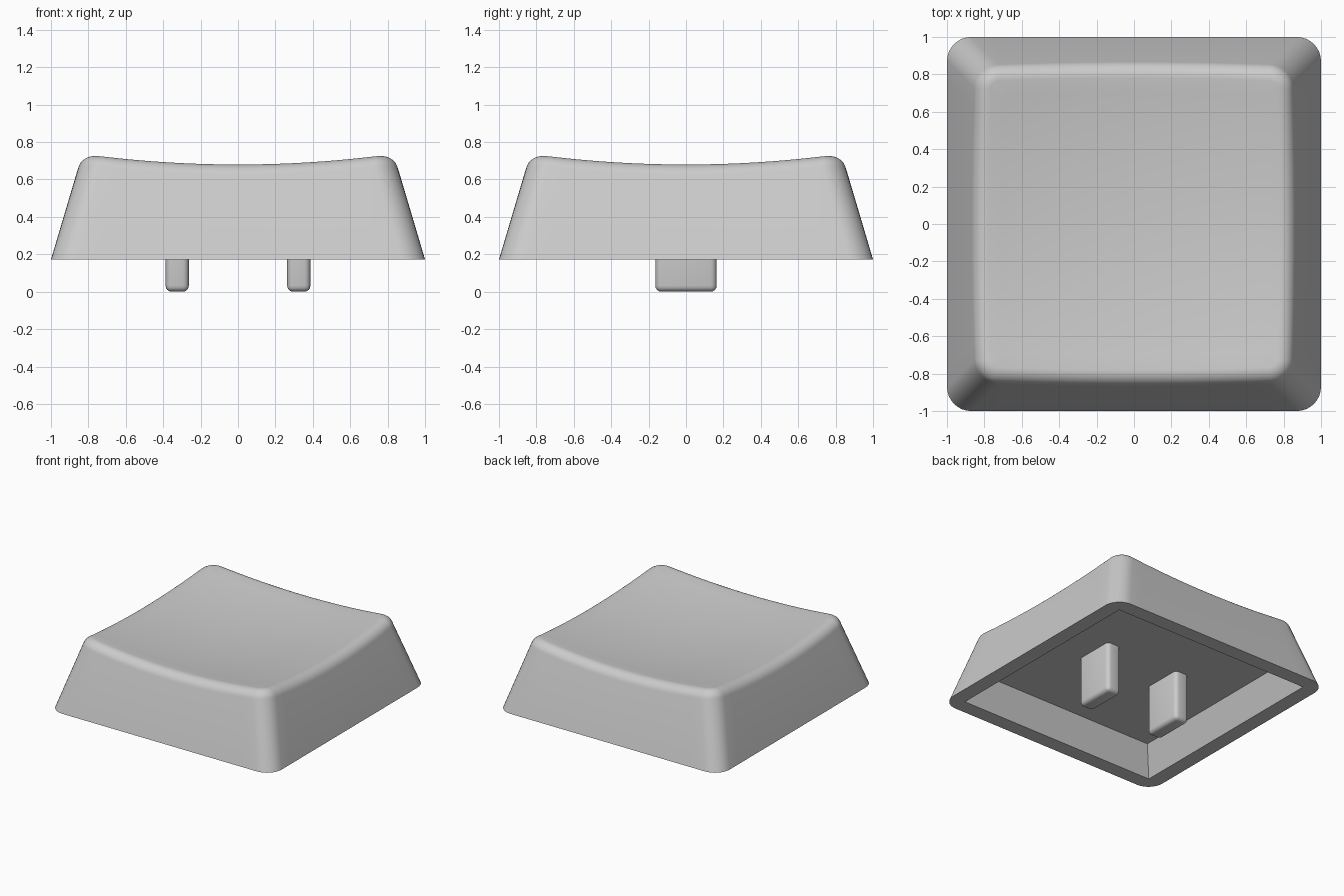
import bpy, bmesh, math

if "Cube" in bpy.data.objects:
    bpy.data.objects.remove(bpy.data.objects["Cube"])

grey = bpy.data.materials.new("light_grey")
grey.diffuse_color = (0.6, 0.6, 0.6, 1)
grey.use_nodes = True
grey.node_tree.nodes["Principled BSDF"].inputs["Base Color"].default_value = grey.diffuse_color

BASE_Z, TOP_Z, CEILING_Z = 0.172, 0.726, 0.40
TAPER, FILLET = 0.303, 0.08


def rounded_square(half, radius, side=16, corner=8):
    """Points and outward directions around a rounded square."""
    pts = []
    c = half - radius
    for q in range(4):
        a0 = q * math.pi / 2
        cs, sn = round(math.cos(a0)), round(math.sin(a0))
        local = [(half, -c + 2 * c * i / side, 0) for i in range(side)]
        for i in range(corner):
            t = math.pi / 2 * i / corner
            local.append((c + radius * math.cos(t), c + radius * math.sin(t), t))
        for x, y, t in local:
            pts.append((x * cs - y * sn, x * sn + y * cs,
                        math.cos(a0 + t), math.sin(a0 + t)))
    return pts


def dish(x, y):
    return 0.627 + 0.085 * (x * x + y * y)


def flat_ring(half, radius, z):
    return [(x, y, z) for x, y, _, _ in rounded_square(half, radius)]


def finish(name, bm):
    bmesh.ops.recalc_face_normals(bm, faces=bm.faces)
    mesh = bpy.data.meshes.new(name)
    bm.to_mesh(mesh)
    bm.free()
    mesh.materials.append(grey)
    mesh.shade_smooth()
    mesh.set_sharp_from_angle(angle=math.radians(35))
    obj = bpy.data.objects.new(name, mesh)
    bpy.context.collection.objects.link(obj)


# Rim of the dish, bowed outward where it is lower so the walls stay planar
rim = []
for x, y, nx, ny in rounded_square(0.775, 0.05):
    s = 1 + TAPER * (TOP_Z - dish(x, y)) / 0.775
    rim.append((x * s, y * s, nx, ny))

# Cap shell: cavity, underside, tapered walls, rounded shoulder, dished top
rings = [flat_ring(0.795, 0, CEILING_Z), flat_ring(0.88, 0, BASE_Z),
         flat_ring(1.0, 0.13, BASE_Z)]
for i in range(9):
    a = math.radians(17 + 80 * i / 8)
    o, dz = FILLET * math.cos(a), FILLET * (math.sin(a) - 1)
    rings.append([(x + nx * o, y + ny * o, dish(x, y) + dz)
                  for x, y, nx, ny in rim])
for i in range(1, 12):
    f = 0.97 * (1 - i / 12)
    rings.append([(x * f, y * f, dish(x * f, y * f)) for x, y, _, _ in rim])

bm = bmesh.new()
loops = [[bm.verts.new(p) for p in ring] for ring in rings]
n = len(rim)
for a, b in zip(loops, loops[1:]):
    for i in range(n):
        j = (i + 1) % n
        bm.faces.new((a[i], a[j], b[j], b[i]))
centre = bm.verts.new((0, 0, dish(0, 0)))
for i in range(n):
    bm.faces.new((loops[-1][i], loops[-1][(i + 1) % n], centre))
bm.faces.new(loops[0])
bmesh.ops.remove_doubles(bm, verts=bm.verts, dist=0.0005)
finish("cap_shell", bm)

# Two rounded mounting prongs hanging from the cavity ceiling
for side, name in ((-1, "left_prong"), (1, "right_prong")):
    bm = bmesh.new()
    bmesh.ops.create_cube(bm, size=1)
    top = CEILING_Z + 0.04
    for v in bm.verts:
        v.co.x = side * 0.325 + v.co.x * 0.124
        v.co.y *= 0.328
        v.co.z = (v.co.z + 0.5) * top
    bmesh.ops.bevel(bm, geom=bm.edges[:], offset=0.032, segments=4,
                    profile=0.5, affect='EDGES')
    finish(name, bm)
